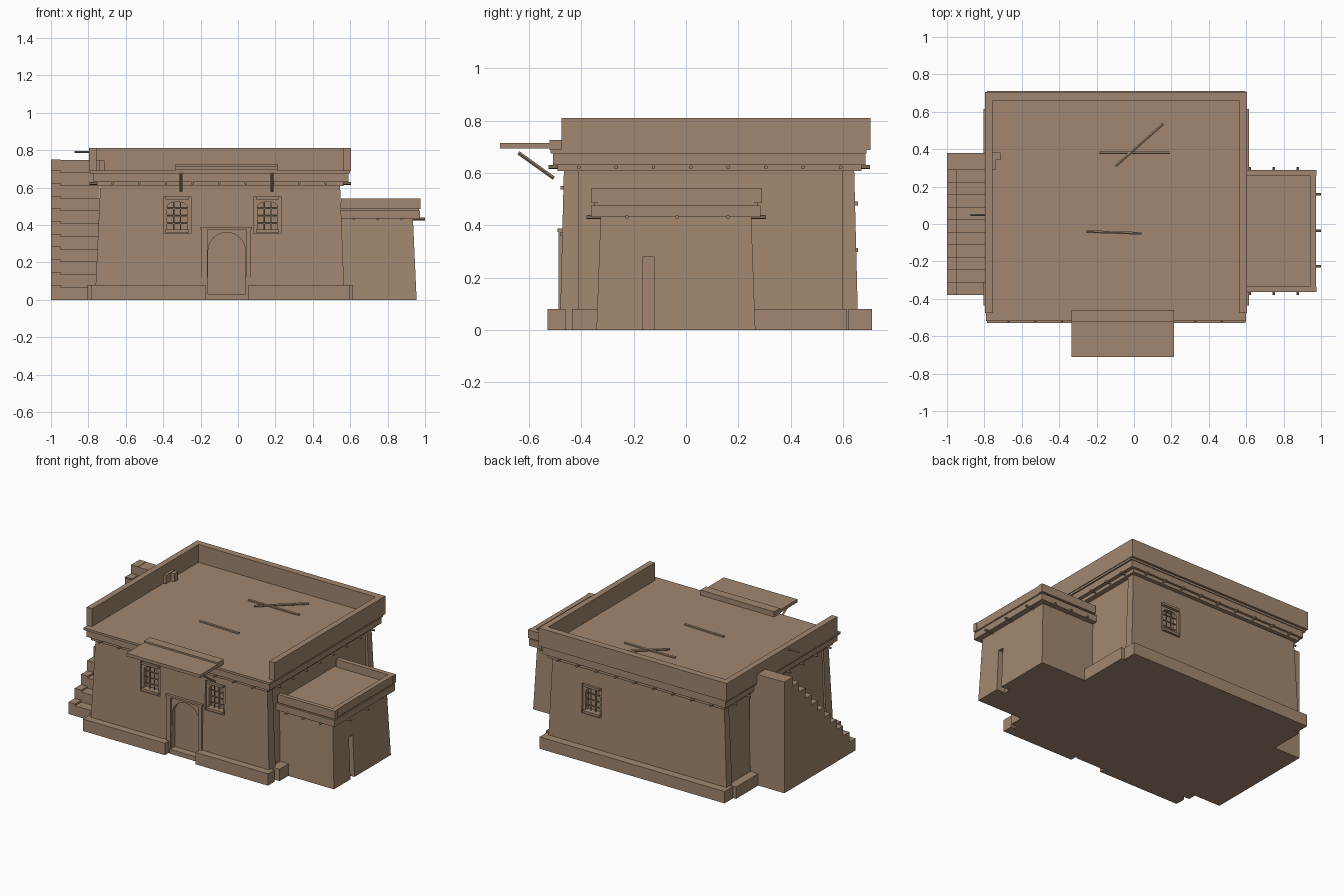
import bpy, bmesh, math
from mathutils import Vector

if "Cube" in bpy.data.objects:
    bpy.data.objects.remove(bpy.data.objects["Cube"])

clay = bpy.data.materials.new("brown_clay")
clay.use_nodes = True
colour = (0.36, 0.245, 0.16, 1)
clay.diffuse_color = colour
clay.node_tree.nodes["Principled BSDF"].inputs["Base Color"].default_value = colour


def finish(name, bm):
    bmesh.ops.recalc_face_normals(bm, faces=bm.faces)
    mesh = bpy.data.meshes.new(name)
    bm.to_mesh(mesh)
    bm.free()
    mesh.materials.append(clay)
    ob = bpy.data.objects.new(name, mesh)
    bpy.context.collection.objects.link(ob)
    return ob


def block(name, x, y, z, tx=(0, 0), ty=(0, 0)):
    """Box between ranges; tx and ty shift the top edges to make a batter."""
    bm = bmesh.new()
    bmesh.ops.create_cube(bm, size=1)
    for v in bm.verts:
        i, j, k = (int(c > 0) for c in v.co)
        v.co = (x[i] + k * tx[i], y[j] + k * ty[j], z[k])
    return finish(name, bm)


def prism(name, outline, axis, a, b):
    """Extrude a 2D outline (horizontal, height) along x or y."""
    bm = bmesh.new()
    place = (lambda u, w: (a, u, w)) if axis == "x" else (lambda u, w: (u, a, w))
    face = bm.faces.new([bm.verts.new(place(u, w)) for u, w in outline])
    new = bmesh.ops.extrude_face_region(bm, geom=[face])["geom"]
    move = Vector((b - a, 0, 0)) if axis == "x" else Vector((0, b - a, 0))
    bmesh.ops.translate(bm, vec=move, verts=[g for g in new if isinstance(g, bmesh.types.BMVert)])
    return finish(name, bm)


def arch(cx, half, z0, top, rise):
    """Outline of an opening with a rounded head."""
    pts = [(cx - half, z0), (cx + half, z0)]
    for i in range(13):
        t = math.pi * i / 12
        pts.append((cx + half * math.cos(t), top - rise + rise * math.sin(t)))
    return pts


def rod(name, p, q, r, sides=6):
    p, q = Vector(p), Vector(q)
    bm = bmesh.new()
    bmesh.ops.create_cone(bm, cap_ends=True, segments=sides, radius1=r, radius2=r, depth=(q - p).length)
    turn = (q - p).to_track_quat('Z', 'Y')
    for v in bm.verts:
        v.co = turn @ v.co + (p + q) / 2
    return finish(name, bm)


def carve(ob, cutter):
    mod = ob.modifiers.new("opening", 'BOOLEAN')
    mod.operation = 'DIFFERENCE'
    mod.solver = 'EXACT'
    mod.object = cutter
    bpy.context.view_layer.objects.active = ob
    bpy.ops.object.modifier_apply(modifier=mod.name)
    bpy.data.objects.remove(cutter)


# Battered walls: a core with slightly wider front and back walls
block("main_core", (-0.75, 0.555), (-0.42, 0.6), (0, 0.63), (0.025, -0.025))
front = block("front_wall", (-0.765, 0.57), (-0.482, -0.41), (0, 0.63), (0.03, -0.025), (0.016, 0))
back = block("back_wall", (-0.765, 0.57), (0.595, 0.658), (0, 0.63), (0.03, -0.025), (0, -0.016))

# Plinth, open at the door
for label, x in (("left", (0.055, 0.595)), ("right", (-0.785, -0.175))):
    block("plinth_front_" + label, x, (-0.53, -0.46), (0, 0.08))
block("plinth_back", (-0.785, 0.595), (0.62, 0.71), (0, 0.08))
block("plinth_left", (0.5, 0.615), (-0.435, 0.615), (0, 0.08))
block("plinth_right", (-0.805, -0.7), (-0.435, 0.615), (0, 0.08))

# Front door recess, frame and step
carve(front, prism("door_cutter", arch(-0.06, 0.1, 0.012, 0.36, 0.1), "y", -0.6, -0.445))
block("door_post_right", (-0.195, -0.163), (-0.487, -0.46), (0, 0.378))
block("door_post_left", (0.043, 0.07), (-0.487, -0.46), (0, 0.378))
block("door_lintel", (-0.2, 0.075), (-0.49, -0.46), (0.375, 0.388))
block("door_step", (-0.163, 0.043), (-0.495, -0.44), (0, 0.03))


def window(name, wall, cx, z0, face, inward):
    """Recessed barred window; inward is the sign of y pointing into the wall."""
    out = face - 0.1 * inward
    deep = face + 0.042 * inward
    rim = [(cx - 0.073, z0), (cx + 0.073, z0), (cx + 0.073, z0 + 0.2), (cx - 0.073, z0 + 0.2)]
    carve(wall, prism("rim_cutter", rim, "y", out, face + 0.012 * inward))
    carve(wall, prism("pane_cutter", arch(cx, 0.054, z0 + 0.02, z0 + 0.172, 0.03), "y", out, deep))
    ys = sorted((face - 0.008 * inward, face + 0.03 * inward))
    block(name + "_lintel", (cx - 0.062, cx + 0.062), ys, (z0 + 0.183, z0 + 0.198))
    block(name + "_sill", (cx - 0.062, cx + 0.062), ys, (z0 + 0.006, z0 + 0.022))
    y = face + 0.02 * inward
    for i in (-1, 1):
        x = cx + i * 0.018
        rod(name + "_bar", (x, y, z0 + 0.02), (x, y, z0 + 0.17), 0.004)
    for h in (0.055, 0.095, 0.135):
        rod(name + "_crossbar", (cx - 0.054, y, z0 + h), (cx + 0.054, y, z0 + h), 0.004)


window("right_window", front, -0.325, 0.353, -0.471, 1)
window("left_window", front, 0.158, 0.353, -0.471, 1)
window("back_window", back, 0.25, 0.292, 0.649, -1)

# Main cornice, roof and parapet open at the front
block("cornice_neck", (-0.755, 0.565), (-0.49, 0.67), (0.607, 0.632))
block("cornice_band", (-0.775, 0.59), (-0.508, 0.685), (0.63, 0.678))
block("roof_slab", (-0.79, 0.6), (-0.518, 0.69), (0.675, 0.69))
block("parapet_left", (0.565, 0.605), (-0.475, 0.66), (0.688, 0.81))
block("parapet_right", (-0.797, -0.757), (-0.475, 0.66), (0.688, 0.81))
block("parapet_back", (-0.797, 0.605), (0.66, 0.705), (0.688, 0.81))

# Beam ends under the main cornice
for i in range(9):
    x = -0.67 + 0.1425 * i
    rod("beam_end_front", (x, -0.525, 0.622), (x, -0.44, 0.622), 0.0075)
    rod("beam_end_back", (x, 0.6, 0.622), (x, 0.702, 0.622), 0.0075)
for i in range(8):
    y = -0.41 + 0.143 * i
    rod("beam_end_left", (0.5, y, 0.622), (0.605, y, 0.622), 0.0075)
    rod("beam_end_right", (-0.7, y, 0.622), (-0.795, y, 0.622), 0.0075)

# Side annex with a narrow doorway
annex = block("annex_walls", (0.5, 0.955), (-0.342, 0.265), (0, 0.44), (0, -0.02), (0.016, -0.016))
carve(annex, block("slot_cutter", (0.89, 1.1), (-0.165, -0.123), (-0.1, 0.28)))
block("annex_cornice", (0.53, 0.973), (-0.363, 0.285), (0.432, 0.476))
block("annex_roof", (0.54, 0.967), (-0.35, 0.275), (0.474, 0.488))
block("annex_parapet_outer", (0.94, 0.972), (-0.335, 0.258), (0.485, 0.54))
block("annex_parapet_front", (0.55, 0.977), (-0.363, -0.335), (0.485, 0.54))
block("annex_parapet_back", (0.55, 0.977), (0.258, 0.29), (0.485, 0.54))
for x in (0.62, 0.747, 0.875):
    rod("annex_beam_front", (x, -0.38, 0.432), (x, -0.3, 0.432), 0.0075)
    rod("annex_beam_back", (x, 0.2, 0.432), (x, 0.305, 0.432), 0.0075)
for y in (-0.225, -0.035, 0.16):
    rod("annex_beam_outer", (0.9, y, 0.432), (1.0, y, 0.432), 0.0075)


# Outside stairs climbing to the back, with a raised outer edge
def stair_outline(lift, back_y):
    pts = [(0.38, 0), (-0.38, 0)]
    for i in range(11):
        y = -0.38 + 0.067 * i
        z = min(0.068 * (i + 1) + lift, 0.75)
        pts += [(y, z), (min(y + 0.067, back_y) if i < 10 else back_y, z)]
    return pts


prism("stairs", stair_outline(0, 0.38), "x", -0.952, -0.74)
prism("stair_edge", stair_outline(0.012, 0.38), "x", -1.0, -0.95)
block("roof_step", (-0.8, -0.715), (0.342, 0.383), (0.68, 0.745))

# Awning with sloping struts
block("awning_board", (-0.335, 0.215), (-0.71, -0.5), (0.693, 0.714))
block("awning_beam", (-0.335, 0.215), (-0.522, -0.46), (0.688, 0.725))
for x in (-0.305, 0.182):
    rod("awning_strut", (x, -0.64, 0.677), (x, -0.505, 0.58), 0.007, 4)

# Loose poles on the roof and a small spout
for p, q in (((-0.185, 0.38, 0.697), (0.19, 0.38, 0.697)),
             ((-0.098, 0.31, 0.705), (0.155, 0.535, 0.705)),
             ((-0.255, -0.04, 0.697), (0.04, -0.05, 0.697))):
    rod("roof_pole", p, q, 0.008)
rod("spout", (-0.875, 0.048, 0.79), (-0.77, 0.048, 0.79), 0.006)
